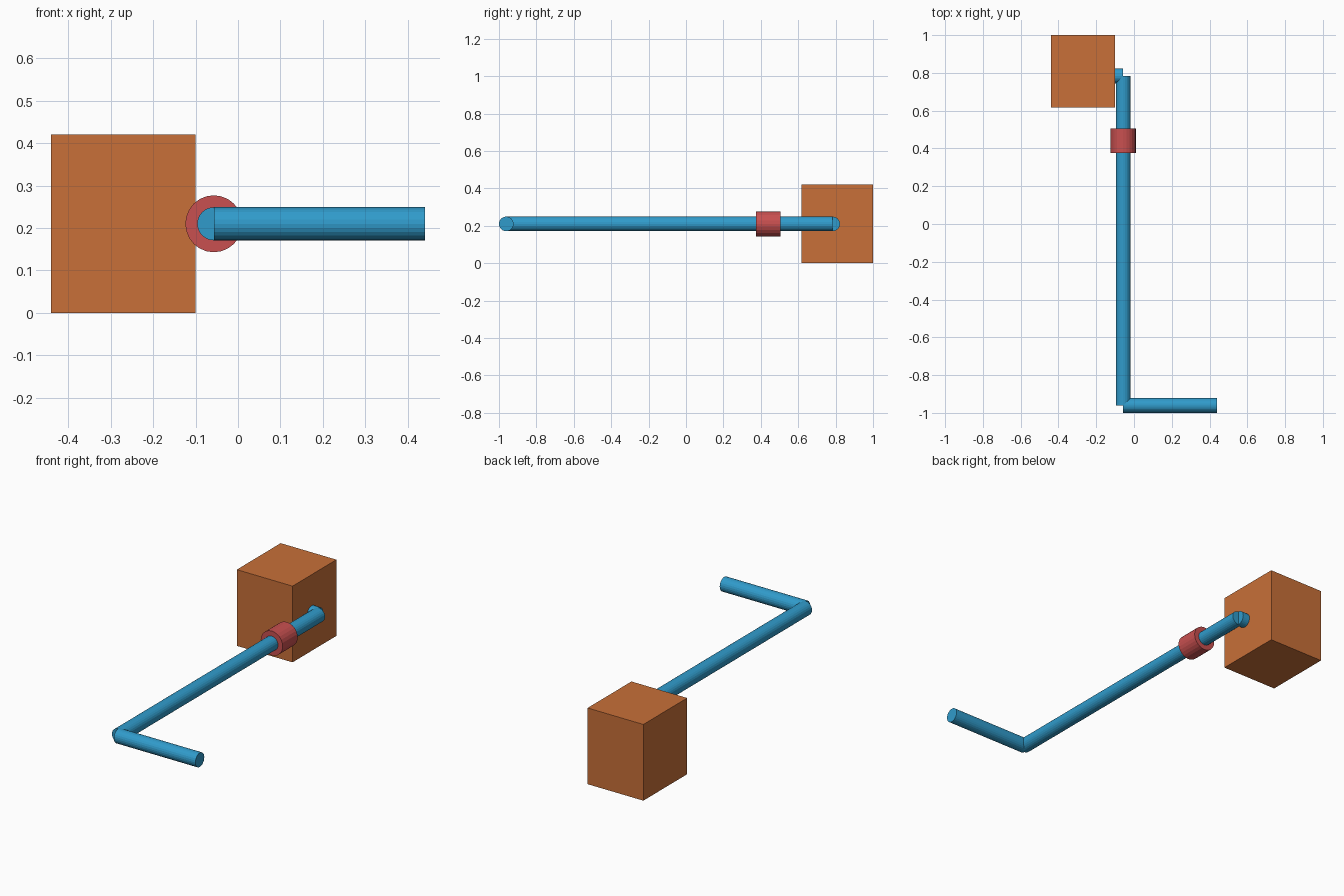
import bpy
from mathutils import Vector

if "Cube" in bpy.data.objects:
    bpy.data.objects.remove(bpy.data.objects["Cube"])

PIPE_R, Z = 0.039, 0.21
PIPE_X, FRONT_Y, BACK_Y = -0.057, -0.961, 0.784


def material(name, rgb):
    m = bpy.data.materials.new(name)
    m.diffuse_color = (*rgb, 1)
    m.use_nodes = True
    m.node_tree.nodes["Principled BSDF"].inputs["Base Color"].default_value = m.diffuse_color
    return m


blue = material("blue", (0.03, 0.33, 0.60))
orange = material("orange", (0.58, 0.16, 0.04))
red = material("red", (0.58, 0.08, 0.08))


def rod(name, start, end, radius, mat):
    # Capped cylinder running between two points
    a, b = Vector(start), Vector(end)
    bpy.ops.mesh.primitive_cylinder_add(vertices=24, radius=radius, depth=(b - a).length,
                                        location=(a + b) / 2)
    ob = bpy.context.object
    ob.name = name
    ob.rotation_euler = (b - a).to_track_quat('Z', 'Y').to_euler()
    ob.data.materials.append(mat)


# Housing block
bpy.ops.mesh.primitive_cube_add(size=1, location=(-0.27, 0.809, 0.21))
block = bpy.context.object
block.name = "housing_block"
block.scale = (0.34, 0.382, 0.42)
block.data.materials.append(orange)

# Pipe run: stub out of the block, long run, front outlet
rod("stub_pipe", (-0.10, BACK_Y, Z), (PIPE_X, BACK_Y, Z), PIPE_R, blue)
rod("long_pipe", (PIPE_X, BACK_Y, Z), (PIPE_X, FRONT_Y, Z), PIPE_R, blue)
rod("outlet_pipe", (PIPE_X, FRONT_Y, Z), (0.44, FRONT_Y, Z), PIPE_R, blue)

# Collar around the long pipe
rod("collar", (PIPE_X, 0.375, Z), (PIPE_X, 0.506, Z), 0.067, red)
